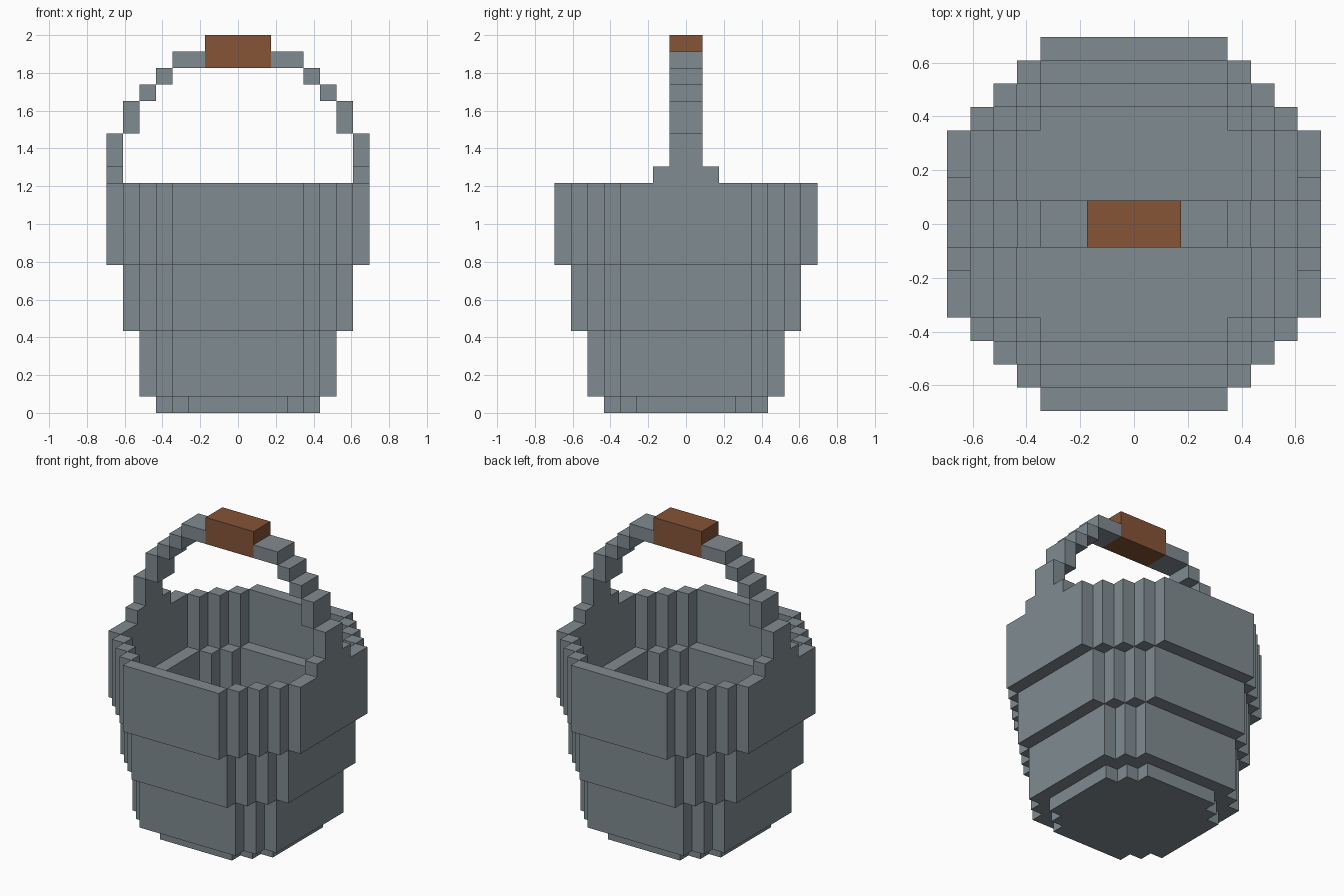
import bpy
import bmesh

cube = bpy.data.objects.get("Cube")
if cube:
    bpy.data.objects.remove(cube, do_unlink=True)

U = 2 / 23  # one block of the grid the bucket is built on


def material(name, rgb):
    mat = bpy.data.materials.new(name)
    mat.use_nodes = True
    color = (*rgb, 1)
    mat.diffuse_color = color
    bsdf = next(n for n in mat.node_tree.nodes if n.type == 'BSDF_PRINCIPLED')
    bsdf.inputs["Base Color"].default_value = color
    return mat


metal = material("grey metal", (0.216, 0.258, 0.279))
wood = material("brown wood", (0.238, 0.087, 0.037))


def prism(bm, outline, z0, z1):
    """Extrude a counter-clockwise outline from z0 to z1."""
    face = bm.faces.new([bm.verts.new((x * U, y * U, z0 * U)) for x, y in outline])
    bm.normal_update()
    top = bmesh.ops.extrude_face_region(bm, geom=[face], use_keep_orig=True)
    verts = [v for v in top["geom"] if isinstance(v, bmesh.types.BMVert)]
    bmesh.ops.translate(bm, verts=verts, vec=(0, 0, (z1 - z0) * U))


def box(bm, x0, x1, y0, y1, z0, z1):
    prism(bm, [(x0, y0), (x1, y0), (x1, y1), (x0, y1)], z0, z1)


def finish(bm, name, mat):
    bmesh.ops.recalc_face_normals(bm, faces=bm.faces)
    mesh = bpy.data.meshes.new(name)
    bm.to_mesh(mesh)
    bm.free()
    mesh.materials.append(mat)
    obj = bpy.data.objects.new(name, mesh)
    bpy.context.collection.objects.link(obj)


def disc(name, half, flat, z0, z1):
    """Solid disc with stepped corners; flat is half the straight side."""
    quarter = []
    for i in range(half - flat + 1):
        quarter.append((half - i, flat + i))
        if i < half - flat:
            quarter.append((half - i - 1, flat + i))
    outline = []
    for _ in range(4):
        outline += quarter
        quarter = [(-y, x) for x, y in quarter]
    bm = bmesh.new()
    prism(bm, outline, z0, z1)
    finish(bm, name, metal)


def ring(name, half, z0, z1):
    """Wall one block thick: four plates joined by diagonal rows of posts."""
    bm = bmesh.new()
    for s in (-1, 1):
        lo, hi = sorted((s * (half - 1), s * half))
        box(bm, -4, 4, lo, hi, z0, z1)
        box(bm, lo, hi, -4, 4, z0, z1)
        for t in (-1, 1):
            for i in range(half - 5):
                x0, x1 = sorted((s * (4 + i), s * (5 + i)))
                y0, y1 = sorted((t * (half - 2 - i), t * (half - 1 - i)))
                box(bm, x0, x1, y0, y1, z0, z1)
    finish(bm, name, metal)


# Bucket body, each wall lapping one block inside the next
disc("base", 5, 3, 0, 1)
disc("floor", 5, 4, 1, 2)
ring("lower_wall", 6, 1, 6)
ring("middle_wall", 7, 5, 10)
ring("upper_wall", 8, 9, 14)

# Handle side: mount, then blocks climbing inward (x0, x1, half depth, z0, z1)
STEPS = [(7, 8, 2, 14, 15), (7, 8, 1, 15, 17), (6, 7, 1, 17, 19),
         (5, 6, 1, 19, 20), (4, 5, 1, 20, 21), (2, 4, 1, 21, 22)]
for side, s in (("left", 1), ("right", -1)):
    bm = bmesh.new()
    for x0, x1, d, z0, z1 in STEPS:
        lo, hi = sorted((s * x0, s * x1))
        box(bm, lo, hi, -d, d, z0, z1)
    finish(bm, side + "_handle", metal)

# Wooden grip
bm = bmesh.new()
box(bm, -2, 2, -1, 1, 21, 23)
finish(bm, "grip", wood)
